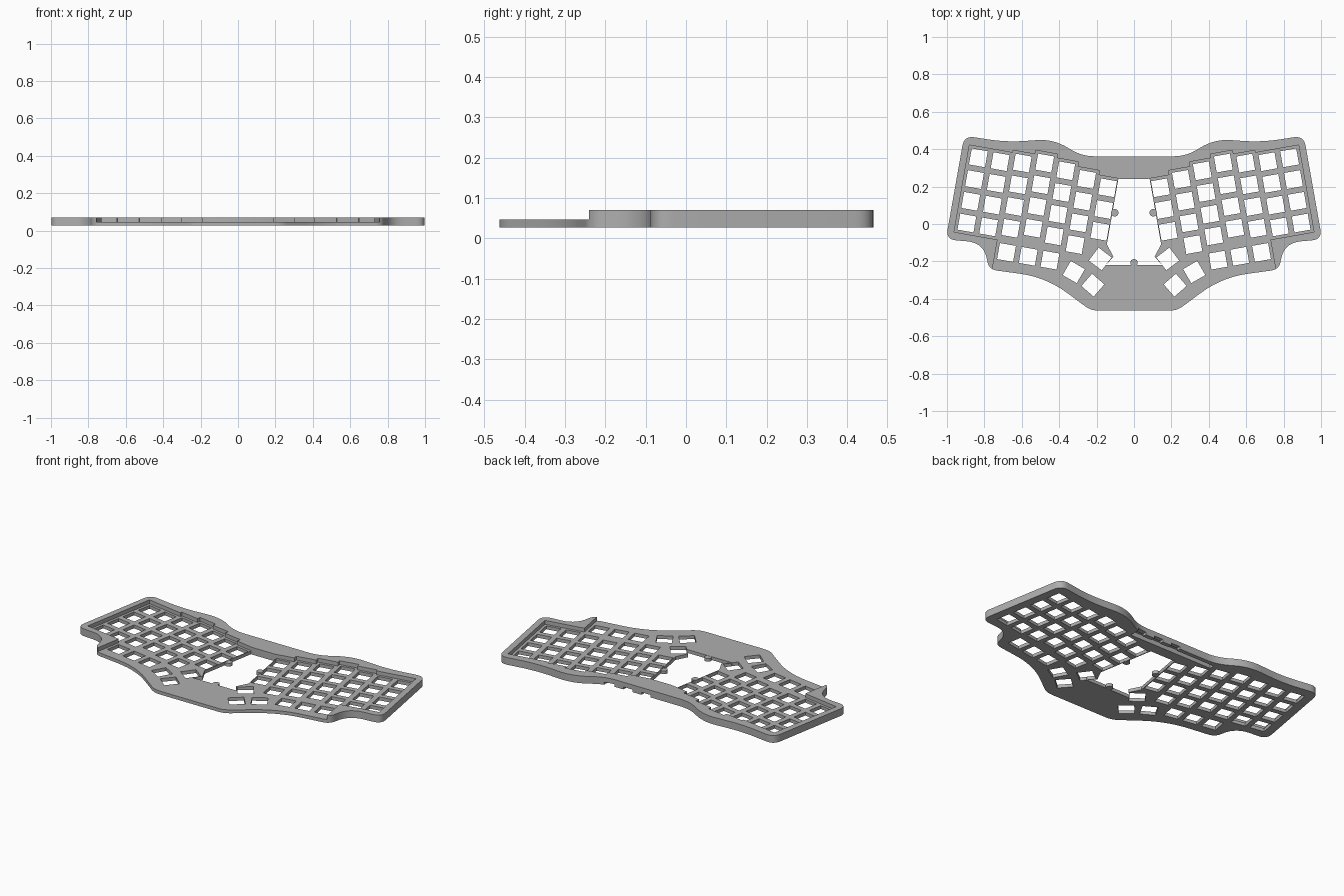
import bpy, bmesh
from math import cos, sin, radians
from mathutils import Vector

cube = bpy.data.objects.get("Cube")
if cube:
    bpy.data.objects.remove(cube, do_unlink=True)

grey = bpy.data.materials.new("case grey")
grey.use_nodes = True
grey.diffuse_color = (0.43, 0.43, 0.43, 1)
grey.node_tree.nodes["Principled BSDF"].inputs["Base Color"].default_value = grey.diffuse_color

RIM_TOP, PLATE_TOP, PLATE_BOTTOM = 0.07, 0.047, 0.027
PITCH, HOLE, TILT = 0.118, 0.087, radians(10)


def rounded(corners, steps=7):
    """Polygon from (x, y, tangent length) corners, each rounded off."""
    pts = []
    for i, (x, y, t) in enumerate(corners):
        c = Vector((x, y))
        before = Vector(corners[i - 1][:2])
        after = Vector(corners[(i + 1) % len(corners)][:2])
        a = c + (before - c).normalized() * t
        b = c + (after - c).normalized() * t
        for s in range(steps + 1):
            f = s / steps
            pts.append(a * (1 - f) ** 2 + c * 2 * f * (1 - f) + b * f * f)
    return pts


def mirrored(half):
    """Close a right-hand half profile with its mirror image."""
    return list(half) + [(-p[0], *p[1:]) for p in reversed(half)]


def inset_outline(pts, d):
    bm = bmesh.new()
    face = bm.faces.new([bm.verts.new((p[0], p[1], 0)) for p in pts])
    bmesh.ops.inset_region(bm, faces=[face], thickness=d, use_even_offset=True)
    out = [(v.co.x, v.co.y) for v in face.verts]
    bm.free()
    return out


def prisms(name, polygons, z0, z1, chamfer=0):
    """One object holding an upright prism for each polygon."""
    bm = bmesh.new()
    for pts in polygons:
        low = [bm.verts.new((p[0], p[1], z0)) for p in pts]
        high = [bm.verts.new((p[0], p[1], z1 - chamfer)) for p in pts]
        n = len(pts)
        bm.faces.new(low)
        top = bm.faces.new(high)
        for i in range(n):
            j = (i + 1) % n
            bm.faces.new((low[i], low[j], high[j], high[i]))
        if chamfer:
            bmesh.ops.inset_region(bm, faces=[top], thickness=chamfer, use_even_offset=True)
            for v in top.verts:
                v.co.z = z1
    bmesh.ops.recalc_face_normals(bm, faces=bm.faces)
    mesh = bpy.data.meshes.new(name)
    bm.to_mesh(mesh)
    bm.free()
    ob = bpy.data.objects.new(name, mesh)
    bpy.context.collection.objects.link(ob)
    mesh.materials.append(grey)
    return ob


def activate(ob):
    bpy.ops.object.select_all(action='DESELECT')
    ob.select_set(True)
    bpy.context.view_layer.objects.active = ob


def cut(ob, cutter, operation='DIFFERENCE'):
    activate(ob)
    mod = ob.modifiers.new("cut", 'BOOLEAN')
    mod.operation, mod.solver, mod.object = operation, 'EXACT', cutter
    bpy.ops.object.modifier_apply(modifier=mod.name)


def square(x, y, angle, w, h):
    c, s = cos(angle), sin(angle)
    return [(x + a * w / 2 * c - b * h / 2 * s, y + a * w / 2 * s + b * h / 2 * c)
            for a, b in ((-1, -1), (1, -1), (1, 1), (-1, 1))]


def grid(a, b):
    """Point a columns inward and b rows forward in the tilted key field."""
    a, b = a * PITCH, b * PITCH
    return (0.88 - a * cos(TILT) + b * sin(TILT), 0.422 - a * sin(TILT) - b * cos(TILT))


# Outer outline, from the back middle round to the front middle
outline = rounded(mirrored([
    (0.28, 0.362, 0.07), (0.43, 0.455, 0.09), (0.68, 0.437, 0.1), (0.908, 0.472, 0.055),
    (1.006, -0.083, 0.055), (0.80, -0.10, 0.095), (0.777, -0.243, 0.045),
    (0.47, -0.285, 0.14), (0.23, -0.463, 0.04)]))

# Stepped recess that follows the staggered key columns and runs out at the front
stagger = [0, 0, 0.11, 0.29, 0.11, -0.11, -0.32]
recess_half = []
for k in reversed(range(7)):
    recess_half += [grid(k + 1, -stagger[k]), grid(k, -stagger[k])]
recess_half += [grid(0, 4), grid(2, 4), grid(2, 6), (0.77, -0.7)]
# The first two columns share one level, so drop the doubled point between them
recess_half = [p for i, p in enumerate(recess_half) if i == 0 or p != recess_half[i - 1]]
recess = prisms("recess_cutter", [mirrored(recess_half)], -0.2, 0.3)

# Key openings
keys = []
for k in range(7):
    for r in range(3 if k == 6 else 4):
        keys.append((*grid(k + 0.5, r + 0.5 - stagger[k]), TILT))
keys += [(*grid(k + 0.5, 4.5), TILT) for k in (2, 3, 4)]
keys += [(0.322, -0.257, radians(30)), (0.22, -0.327, radians(41)), (0.181, -0.187, radians(37))]
holes = [square(m * x, y, m * a, HOLE, HOLE) for x, y, a in keys for m in (1, -1)]
key_cutter = prisms("key_cutter", holes, -0.2, 0.3)

# Middle opening, hollow underside and rear ports
opening = prisms("opening_cutter", [mirrored([
    (0.083, 0.245), (0.145, -0.108), (0.11, -0.176), (0.152, -0.22)])], -0.2, 0.3)
cavity = prisms("cavity_cutter", [inset_outline(outline, 0.025)], -0.1, PLATE_BOTTOM)
bridge_cavity = prisms("bridge_cutter", [square(0, 0.322, 0, 0.56, 0.03)], -0.1, 0.055)
ports = prisms("port_cutter", [square(x, 0.36, 0, 0.06, 0.08) for x in (0.01, 0.13, 0.25)],
               0.018, 0.042)

# Raised rim with the rear bridge
rim = prisms("raised_rim", [outline], 0, RIM_TOP, 0.01)
for cutter in (recess, cavity, bridge_cavity, ports):
    cut(rim, cutter)

# Key plate with its low front wall
plate = prisms("key_plate", [outline], 0, PLATE_TOP, 0.01)
cut(plate, recess, 'INTERSECT')
for cutter in (cavity, key_cutter, opening):
    cut(plate, cutter)

# Small round tabs at the edge of the middle opening
tabs = []
for x, y in ((0.103, 0.06), (-0.103, 0.06), (0, -0.207)):
    tabs.append([(x + 0.02 * cos(radians(a)), y + 0.02 * sin(radians(a)))
                 for a in range(0, 360, 20)])
tab = prisms("screw_tabs", tabs, PLATE_BOTTOM, PLATE_TOP - 0.001)

for cutter in (recess, key_cutter, opening, cavity, bridge_cavity, ports):
    bpy.data.objects.remove(cutter, do_unlink=True)
for ob in (rim, plate, tab):
    activate(ob)
    bpy.ops.object.shade_smooth_by_angle(angle=radians(30))
